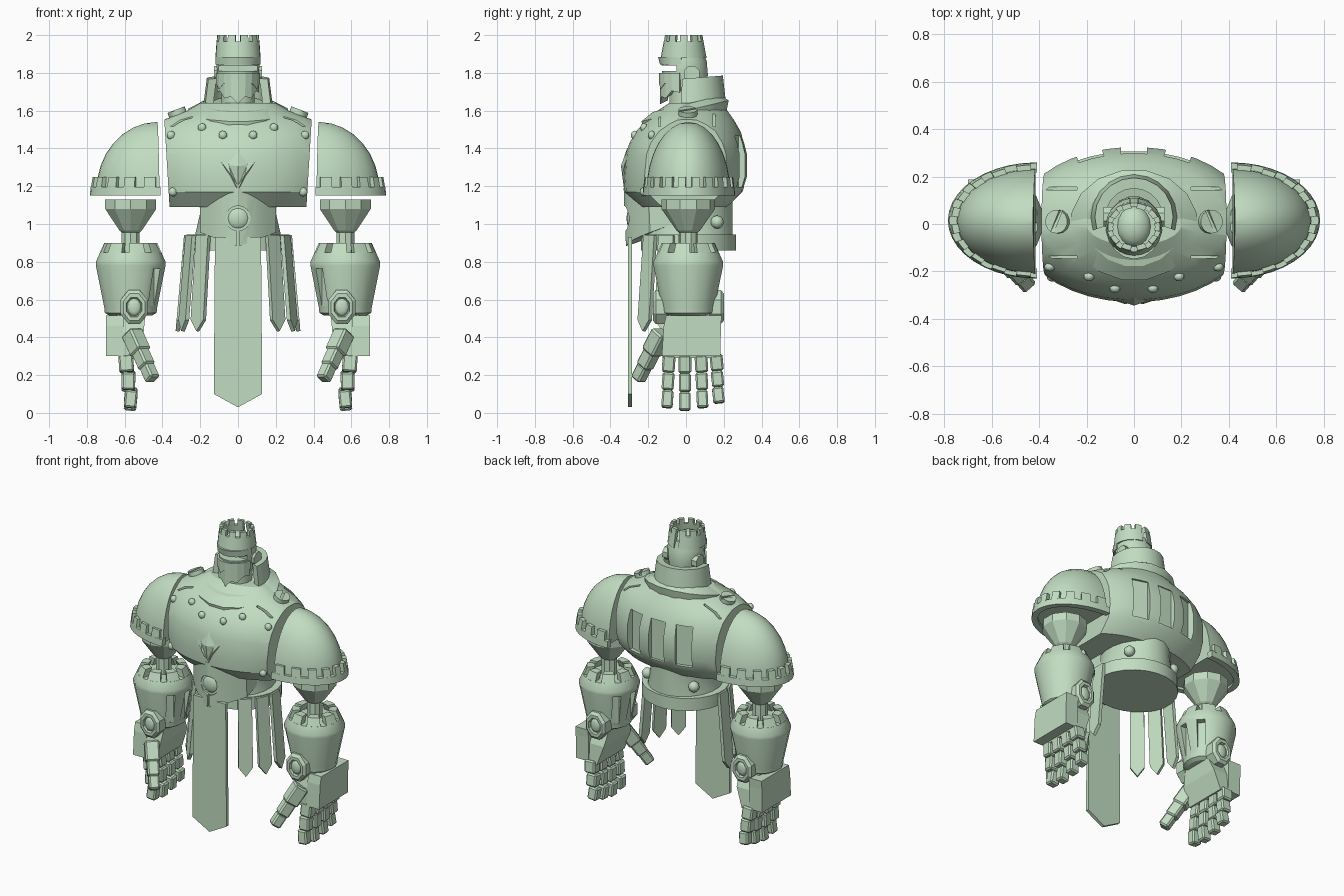
import bpy, bmesh
from math import sin, cos, radians, pi
from mathutils import Vector, Matrix, Euler
from mathutils.bvhtree import BVHTree

if "Cube" in bpy.data.objects:
    bpy.data.objects.remove(bpy.data.objects["Cube"])

green = bpy.data.materials.new("pale_green")
green.use_nodes = True
green.diffuse_color = (0.54, 0.72, 0.54, 1)
green.node_tree.nodes["Principled BSDF"].inputs["Base Color"].default_value = green.diffuse_color
paired = []


def shade(mesh, angle):
    for p in mesh.polygons:
        p.use_smooth = angle > 0
    if angle:
        mesh.set_sharp_from_angle(angle=radians(angle))


def finish(name, bm, angle=0, pair=False):
    bmesh.ops.recalc_face_normals(bm, faces=bm.faces)
    mesh = bpy.data.meshes.new(name)
    bm.to_mesh(mesh)
    bm.free()
    mesh.materials.append(green)
    shade(mesh, angle)
    obj = bpy.data.objects.new(name, mesh)
    bpy.context.collection.objects.link(obj)
    if pair:
        paired.append(obj)
    return obj


def build(name, lofts, angle=0, pair=False, matrix=None):
    """Skin each list of rings into a capped solid, all in one object."""
    bm = bmesh.new()
    for rings in lofts:
        vs = [[bm.verts.new(p) for p in ring] for ring in rings]
        n = len(vs[0])
        for a, b in zip(vs, vs[1:]):
            for i in range(n):
                j = (i + 1) % n
                bm.faces.new((a[i], a[j], b[j], b[i]))
        bm.faces.new(vs[0])
        bm.faces.new(vs[-1])
    if matrix:
        bm.transform(matrix)
    return finish(name, bm, angle, pair)


def oval(z, a, front, back=None, n=12, c=(0, 0)):
    back = front if back is None else back
    pts = []
    for i in range(n):
        t = 2 * pi * (i + 0.5) / n
        pts.append((c[0] + a * cos(t), c[1] + (back if sin(t) > 0 else front) * sin(t), z))
    return pts


def arc(c, r0, r1, z0, z1, t0, t1, thick, n=4, slope=0):
    """Curved wall from angle t0 to t1, radii r0 at the bottom and r1 at the top."""
    cols = []
    for i in range(n + 1):
        t = radians(t0 + (t1 - t0) * i / n)
        col = []
        for (rx, ry), z, d in ((r0, z0, 0), (r1, z1, 0), (r1, z1, thick), (r0, z0, thick)):
            y = c[1] + (ry - d) * sin(t)
            col.append((c[0] + (rx - d) * cos(t), y, z + slope * y))
        cols.append(col)
    return cols


def merlons(count, fill, c, r0, r1, z0, z1, thick, start=0, span=360):
    step = span / count
    return [arc(c, r0, r1, z0, z1, start + step * (i + (1 - fill) / 2),
                start + step * (i + (1 + fill) / 2), thick, 2) for i in range(count)]


def box(name, loc, size, rot=(0, 0, 0), pair=False, bevel=0):
    bm = bmesh.new()
    bmesh.ops.create_cube(bm, size=1)
    bm.transform(Matrix.Diagonal((*size, 1)))
    if bevel:
        bmesh.ops.bevel(bm, geom=bm.edges[:], offset=bevel, segments=1, affect='EDGES')
    bm.transform(Matrix.Translation(loc) @ Euler([radians(r) for r in rot]).to_matrix().to_4x4())
    return finish(name, bm, 0, pair)


def ball(name, loc, size, pair=False, rows=8):
    bm = bmesh.new()
    bmesh.ops.create_uvsphere(bm, u_segments=rows * 2, v_segments=rows, radius=1)
    bm.transform(Matrix.Translation(loc) @ Matrix.Diagonal((*size, 1)))
    return finish(name, bm, 40, pair)


def cut(obj, cutter, angle=0):
    mod = obj.modifiers.new("cut", 'BOOLEAN')
    mod.operation, mod.solver, mod.object = 'DIFFERENCE', 'EXACT', cutter
    bpy.context.view_layer.update()
    mesh = bpy.data.meshes.new_from_object(obj.evaluated_get(bpy.context.evaluated_depsgraph_get()))
    obj.modifiers.clear()
    obj.data = mesh
    shade(mesh, angle)
    bpy.data.objects.remove(cutter)


def facing_y(loc):
    return Matrix.Translation(loc) @ Matrix.Rotation(pi / 2, 4, 'X')


# Barrel chest, sliced flat at the shoulders
sections = [(1.09, .42, .25, .22), (1.17, .48, .325, .30), (1.25, .5, .33, .325), (1.37, .5, .32, .325),
            (1.43, .49, .30, .31), (1.49, .46, .265, .29), (1.55, .40, .21, .255), (1.60, .27, .15, .22),
            (1.64, .2, .09, .19)]
chest = build("chest", [[oval(*s, n=40) for s in sections]], 30)
bm = bmesh.new()
bm.from_mesh(chest.data)
for s in (1, -1):
    res = bmesh.ops.bisect_plane(bm, geom=bm.verts[:] + bm.edges[:] + bm.faces[:], plane_co=(s * .375, 0, 1.3),
                                 plane_no=(s, 0, -.06), clear_outer=True)
    bmesh.ops.holes_fill(bm, edges=[e for e in res["geom_cut"] if isinstance(e, bmesh.types.BMEdge)])
bmesh.ops.recalc_face_normals(bm, faces=bm.faces)
surface = BVHTree.FromBMesh(bm)
bm.to_mesh(chest.data)
bm.free()
shade(chest.data, 30)
for x in (-.19, 0, .19):  # back vents
    cut(chest, box("vent_cutter", (x, .335 - abs(x) * .16, 1.33), (.11, .09, .27), (0, 0, -x * 90)), 30)
for s in (1, -1):  # shoulder seams
    for y in (-.14, .15):
        cut(chest, box("seam_cutter", (s * .34, y, 1.56), (.2, .012, .09)), 30)


def on_chest(x, z, lift=0):
    hit = surface.ray_cast(Vector((x, -1, z)), Vector((0, 1, 0)))[0]
    return hit - Vector((0, lift, 0))


def gem(name, pts, lift, pair=False):
    bm = bmesh.new()
    rim = [bm.verts.new(on_chest(x, z, .003)) for x, z in pts]
    mid = [sum(p[k] for p in pts) / len(pts) for k in (0, 1)]
    top = bm.verts.new(on_chest(*mid, lift))
    for i, v in enumerate(rim):
        bm.faces.new((v, rim[(i + 1) % len(rim)], top))
    bm.faces.new(rim[::-1])
    finish(name, bm, 0, pair)


# Chest ornament and rivets
gem("chest_diamond", [(0, 1.41), (.055, 1.31), (0, 1.2), (-.055, 1.31)], .02)
gem("chest_wing", [(0, 1.18), (.09, 1.33), (.05, 1.32), (.005, 1.21)], .01, True)
for x, z in ((.19, 1.51), (.08, 1.47), (.355, 1.47), (.345, 1.17)):
    ball("rivet", on_chest(x, z), (.024, .02, .024), True, 5)
screw = build("shoulder_screw", [[oval(z, .05, .05, n=14) for z in (-.02, .022)]], 30, True,
              Matrix.Translation((.32, .01, 1.585)) @ Matrix.Rotation(.37, 4, 'Y'))
cut(screw, box("slot_cutter", (.33, .01, 1.61), (.014, .14, .03), (0, 21, 25)), 30)

# Waist, belly plate and belt
build("waist", [[oval(1.14, .22, .24, .25, 20), oval(1.07, .2, .24, .25, 20), oval(.92, .235, .23, .25, 20)]], 30)
cols = []
for i in range(-4, 5):
    u = abs(i) / 4
    x, y, low = i * .05, -.33 + .13 * u ** 1.6, .88 + .075 * u
    cols.append([(x, y, 1.19), (x, y + .01, low), (x, y + .12, low + .04), (x, y + .12, 1.19)])
belly = build("belly_plate", [cols], 30)
cut(belly, build("hole_cutter", [[oval(z, .066, .066, n=20) for z in (-.04, .04)]], 0, False,
                 facing_y((0, -.34, 1.03))))
cut(belly, box("slit_cutter", (0, -.33, .93), (.014, .06, .14)), 30)
ball("belly_orb", (0, -.285, 1.03), (.062, .03, .062))
ball("waist_bolt", (.175, .165, 1.01), (.035, .035, .035), True, 6)
build("belt", [[oval(z, .275, .24, .268, 24) for z in (.86, .945)]], 30)


def strap(name, w, low, tip, thick, matrix, pair=False):
    outline = [(-w, 0), (w, 0), (w * 1.05, low), (0, tip), (-w * 1.05, low)]
    build(name, [[[(x, y, z) for x, z in outline] for y in (-thick / 2, thick / 2)]], 0, pair, matrix)


# Front cloth and hanging straps
strap("front_cloth", .122, -.83, -.9, .022, Matrix.Translation((0, -.296, .93)))
for deg in (42, 66, 90):
    a = radians(deg)
    strap("hip_strap", .043, -.45, -.51, .022, Matrix.Translation((.275 * sin(a), -.255 * cos(a), .94))
          @ Matrix.Rotation(a, 4, 'Z') @ Matrix.Rotation(radians(-5), 4, 'X'), True)

# Neck and collars
bib = [oval(1.55, .26, .23, .22, 16), oval(1.60, .27, .24, .23, 16), oval(1.635, .2, .18, .19, 16)]
build("neck_plate", [[[(x, y, z + .24 * y) for x, y, z in r] for r in bib]], 25)
build("collar", [arc((0, .03), (.182, .18), (.165, .165), 1.64, 1.77, -18, 198, .045, 12, .08)], 25)
build("neck", [[oval(z, .09, .09) for z in (1.56, 1.76)]], 35)

# Helmet with visor slit, brow, crown and jagged beard
helmet = build("helmet", [[oval(1.72, .1, .11, .11, 16), oval(1.79, .112, .128, .118, 16),
                           oval(1.86, .117, .135, .112, 16), oval(1.92, .1, .11, .09, 16)]], 30)
cut(helmet, box("visor_cutter", (0, -.1, 1.825), (.3, .1, .028)), 30)
build("brow", [arc((0, 0), (.122, .138), (.122, .148), 1.845, 1.885, 190, 350, .03, 8)], 25)
centre = (0, -.012)
build("crown", [arc(centre, (.12, .122), (.114, .106), 1.88, 1.965, 98, 442, .022, 22)]
      + merlons(10, .62, centre, (.114, .106), (.11, .1), 1.96, 2.0, .022, 90), 30)
ball("crown_dome", (0, -.01, 1.9), (.075, .09, .06))
build("ear_disc", [[oval(z, .045, .045, n=8) for z in (.09, .128)]], 0, True,
      Matrix.Translation((0, .03, 1.795)) @ Matrix.Rotation(pi / 2, 4, 'Y'))


def beard(name, r, top, low, rise, jag):
    cols = []
    for i in range(-4, 5):
        t, y = radians(i * 19), abs(i) / 4
        s, c = sin(t) * r, -cos(t) * (r + .022)
        z = low + rise * y + (jag if i % 2 else 0)
        cols.append([(s, c, top), (s, c, z), (s * .7, c * .7, z + .02), (s * .7, c * .7, top)])
    build(name, [cols])


beard("beard", .115, 1.77, 1.635, .06, .025)
beard("moustache", .121, 1.80, 1.745, .0, -.03)

# Shoulder domes with scalloped rims
dome = []
for k in range(9):
    p = radians(k * 89 / 8)
    dome.append([(.415 + .012 * k / 8 + .335 * cos(p) * cos(t), .012 + .222 * cos(p) * sin(t), 1.165 + .375 * sin(p))
                 for t in [radians(-90 + 9 * j) for j in range(21)]])
build("shoulder_dome", [dome], 35, True)
mid = (.41, .015)
build("shoulder_rim", [arc(mid, (.375, .245), (.37, .242), 1.15, 1.195, -90, 90, .04, 20)]
      + merlons(10, .55, mid, (.37, .242), (.36, .235), 1.19, 1.25, .04, -90, 180), 25, True)

# Upper arm and gauntlet
arm = (.568, .012)
build("upper_arm", [[oval(z, r, r, n=10, c=arm) for z, r in
                     ((1.13, .142), (1.08, .142), (.965, .062), (.955, .05), (.85, .05))]], 0, True)
gauntlet = build("gauntlet", [[oval(z, r, r, n=16, c=arm) for z, r in
                               ((.85, .165), (.8, .188), (.78, .188), (.56, .143), (.53, .14), (.515, .115))]], 25, True)
for deg in (140, 180, 220):
    t = radians(deg)
    cut(gauntlet, box("window_cutter", (arm[0] + .175 * cos(t), arm[1] + .175 * sin(t), .665),
                      (.07, .05, .2), (0, 0, deg)), 25)
build("gauntlet_crown", merlons(8, .68, arm, (.165, .165), (.14, .14), .845, .9, .05, 10), 25, True)
for y, turn in ((-.125, 1), (.15, -1)):
    m = Matrix.Translation((.55, y, .56)) @ Matrix.Rotation(turn * pi / 2, 4, 'X')
    build("wrist_disc", [[oval(z, r, r * 1.25, n=8) for z, r in
                          ((-.03, .078), (.035, .078), (.05, .062), (.05, .045), (.035, .04))]], 0, True, m)
    ball("wrist_stud", (.55, y - turn * .035, .56), (.036, .014, .046), True, 6)

# Hand: palm, back plate, four fingers and thumb
build("palm", [[[(x0, y0, z), (x1, y0, z), (x1, y1, z), (x0, y1, z)] for z, x0, x1, y0, y1 in
                ((.53, .49, .64, -.09, .12), (.42, .5, .65, -.12, .17), (.29, .545, .63, -.12, .18))]], 0, True)
build("hand_plate", [[[(.605, a, z), (.7, a, z), (.7, b, z), (.605, b, z)] for z, a, b in
                      ((.3, -.128, .182), (.46, -.118, .185), (.515, -.105, .188))]], 0, True)
for y, tip, splay in ((-.09, .025, -4), (-.006, .01, 0), (.08, .025, 3), (.16, .05, 6)):
    step = (.31 - tip) / 3
    for k in range(3):
        z = .31 - step * (k + .5)
        box("finger", (.592 - .012 * k, y + (.31 - z) * sin(radians(splay)) * .5, z),
            (.078 - .006 * k, .068 - .004 * k, step * .97), (splay, 4 - 5 * k, 0), True, .009)
base, end = Vector((.56, -.13, .42)), Vector((.455, -.25, .185))
turn = [r * 180 / pi for r in (end - base).to_track_quat('-Z', 'Y').to_euler()]
for f, size in ((.2, (.09, .09, .13)), (.57, (.075, .075, .1)), (.88, (.066, .066, .09))):
    box("thumb", base.lerp(end, f), size, turn, True, .01)

# Mirror every paired part to the right side
for obj in paired:
    mesh = obj.data.copy()
    mesh.transform(Matrix.Diagonal((-1, 1, 1, 1)))
    mesh.flip_normals()
    twin = bpy.data.objects.new("right_" + obj.name.split(".")[0], mesh)
    bpy.context.collection.objects.link(twin)
    obj.name = "left_" + obj.name.split(".")[0]
